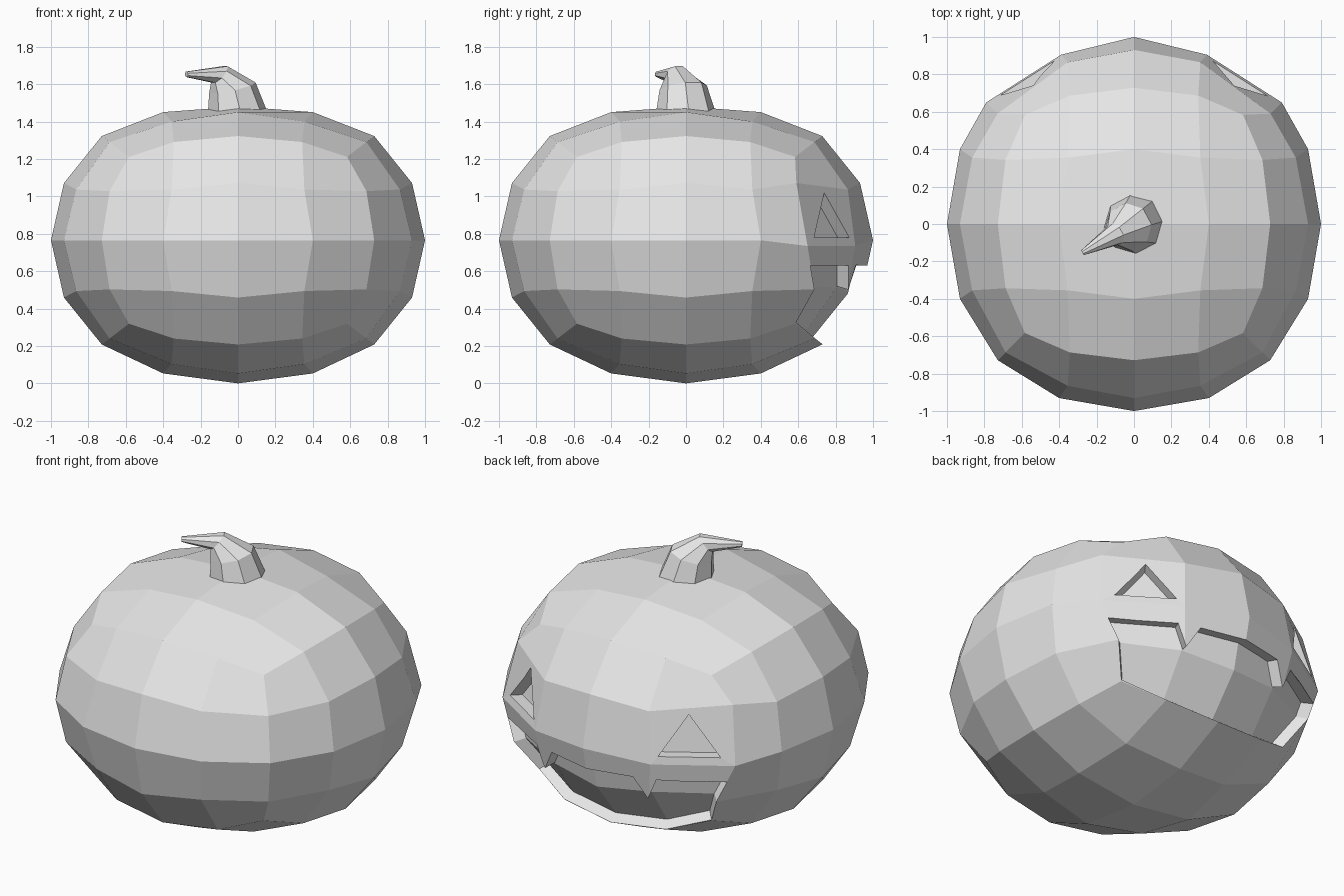
import bpy, bmesh, math
from mathutils import Vector, Matrix

old = bpy.data.objects.get("Cube")
if old:
    bpy.data.objects.remove(old, do_unlink=True)

CENTRE = Vector((0, 0, 0.765))
SQUASH = 0.765
WALL = 0.93          # inner surface as a fraction of the outer one

grey = bpy.data.materials.new("plain grey")
grey.use_nodes = True
grey.diffuse_color = (0.8, 0.8, 0.8, 1)
grey.node_tree.nodes["Principled BSDF"].inputs["Base Color"].default_value = (0.8, 0.8, 0.8, 1)


def finish(name, bm):
    bmesh.ops.recalc_face_normals(bm, faces=bm.faces)
    mesh = bpy.data.meshes.new(name)
    bm.to_mesh(mesh)
    bm.free()
    mesh.materials.append(grey)
    obj = bpy.data.objects.new(name, mesh)
    bpy.context.collection.objects.link(obj)
    return obj


def rounded(co):
    """Move a point of the gridded cube onto the squashed ball."""
    x, y, z = (round(c * 2) / 2 for c in co)
    ones = sum(abs(c) == 1 for c in (x, y, z))
    halves = sum(abs(c) == 0.5 for c in (x, y, z))
    # flattened cheeks around the eyes
    cheeks = {(1, 1, 0): (0.79, 0.65, -0.04),
              (1, 1, 0.5): (0.73, 0.59, 0.4),
              (0.5, 1, 0): (0.39, 0.905, -0.04)}
    if (abs(x), y, z) in cheeks:
        p = Vector(cheeks[abs(x), y, z])
        p.x = math.copysign(p.x, x)
    else:
        step = 1 if ones > 1 else (0.86 if halves == 1 else 0.82)
        p = Vector([c if abs(c) == 1 else c * step for c in (x, y, z)]).normalized()
        p *= {3: 1.01, 2: 1.03, 1: 1.013 if halves == 1 else 1.0}[ones]
        # slight dip under the stem
        if ones == 1 and z == 1:
            p.z -= 0.035 if halves else 0.065
    p.z *= SQUASH
    return p


def ball(name, scale):
    bm = bmesh.new()
    bmesh.ops.create_cube(bm, size=2)
    bmesh.ops.subdivide_edges(bm, edges=bm.edges, cuts=3, use_grid_fill=True)
    for v in bm.verts:
        v.co = rounded(v.co) * scale + CENTRE
    return finish(name, bm)


def add_cone(bm, points):
    """Prism whose sides run radially from the centre through the points."""
    near, far = ([bm.verts.new(Vector(p) * (d / p[1]) + CENTRE) for p in points]
                 for d in (0.38, 1.35))
    n = len(points)
    bm.faces.new(near)
    bm.faces.new(far)
    for i in range(n):
        j = (i + 1) % n
        bm.faces.new((near[i], near[j], far[j], far[i]))


def subtract(obj, cutter):
    mod = obj.modifiers.new("cut", 'BOOLEAN')
    mod.operation = 'DIFFERENCE'
    mod.solver = 'EXACT'
    mod.object = cutter
    graph = bpy.context.evaluated_depsgraph_get()
    result = bpy.data.meshes.new_from_object(obj.evaluated_get(graph))
    obj.modifiers.clear()
    obj.data = result
    bpy.data.objects.remove(cutter, do_unlink=True)


# body and the carved face
body = ball("pumpkin_body", 1)
core = ball("inner_core", WALL)

half_mouth = [(0.745, 0.665, -0.135), (0.685, 0.685, -0.262), (0.582, 0.585, -0.437),
              (0.342, 0.687, -0.522)]
half_lip = [(0.28, 0.92, -0.135), (0.35, 0.87, -0.265), (0.41, 0.875, -0.135)]


def flip(points):
    return [(-x, y, z) for x, y, z in reversed(points)]


bm = bmesh.new()
mouth = ([(0, 0.97, -0.135)] + half_lip + half_mouth + [(0, 0.73, -0.556)]
         + flip(half_mouth) + flip(half_lip))
add_cone(bm, mouth)
eye = [(0.72, 0.69, 0.015), (0.42, 0.87, 0.015), (0.53, 0.73, 0.25)]
for tri in (eye, flip(eye)):
    add_cone(bm, tri)
carving = finish("face_carving", bm)
carving.hide_render = True
core.hide_render = True
subtract(carving, core)
subtract(body, carving)

# bent stem: rings along a curve, tilting as it goes
SIDES = 8
lean = Vector((-0.87, -0.5, 0)).normalized()
hinge = Vector((0, 0, 1)).cross(lean)
rings = [((0, 0, 1.44), 0.162, 0),
         ((-0.03, -0.015, 1.58), 0.128, 14),
         ((-0.1, -0.055, 1.652), 0.062, 50),
         ((-0.275, -0.153, 1.652), 0.016, 95)]
bm = bmesh.new()
loops = []
for centre, radius, tilt in rings:
    turn = Matrix.Rotation(math.radians(tilt), 3, hinge)
    loop = []
    for i in range(SIDES):
        a = math.tau * i / SIDES + 0.1
        offset = turn @ Vector((math.cos(a), math.sin(a), 0))
        loop.append(bm.verts.new(Vector(centre) + offset * radius))
    loops.append(loop)
for low, high in zip(loops, loops[1:]):
    for i in range(SIDES):
        j = (i + 1) % SIDES
        bm.faces.new((low[i], low[j], high[j], high[i]))
bm.faces.new(loops[0])
bm.faces.new(loops[-1])
finish("stem", bm)
